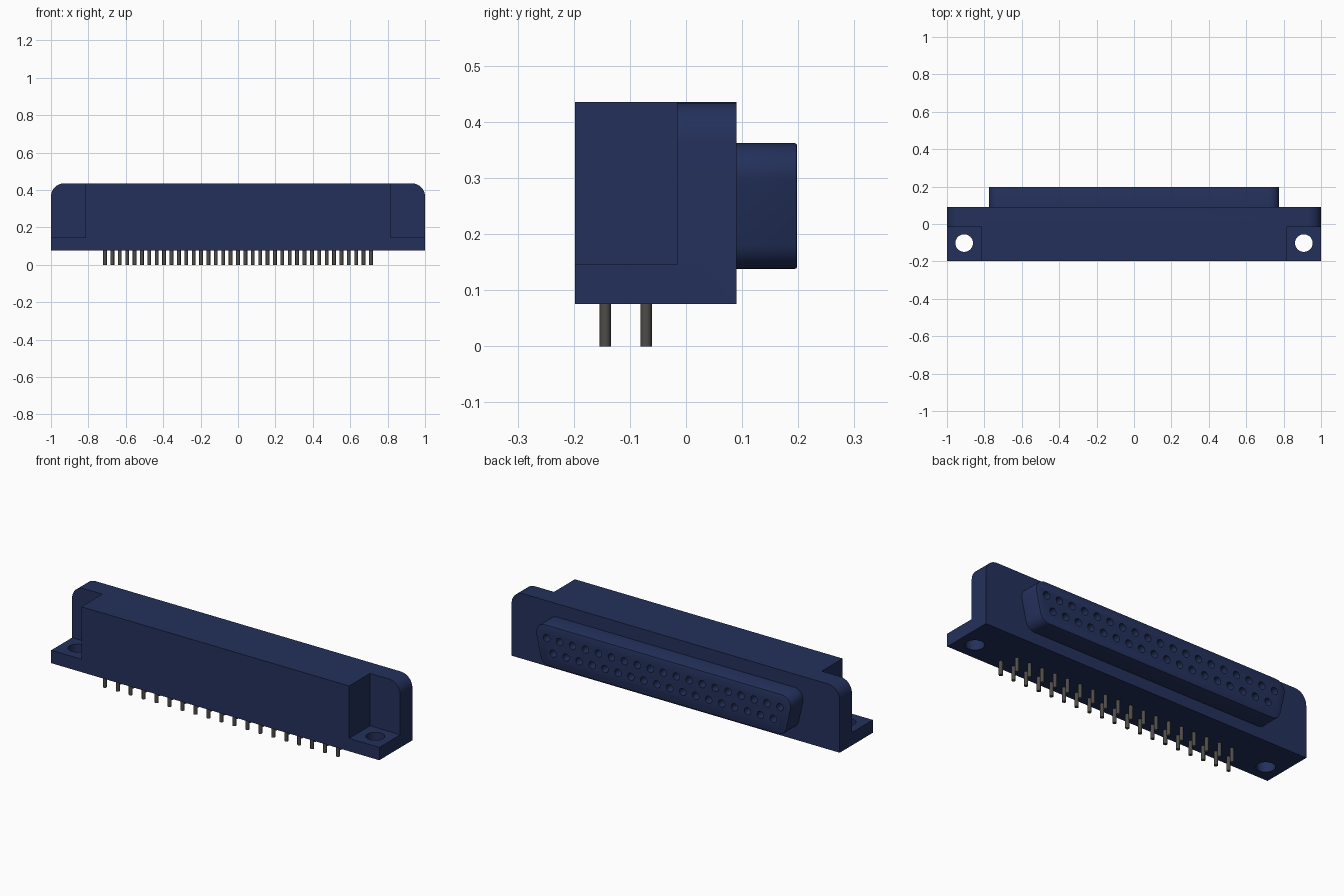
import bpy, bmesh, math
from mathutils import Matrix, Vector

cube = bpy.data.objects.get("Cube")
if cube:
    bpy.data.objects.remove(cube, do_unlink=True)


def material(name, rgb):
    m = bpy.data.materials.new(name)
    m.use_nodes = True
    m.diffuse_color = (*rgb, 1)
    bsdf = m.node_tree.nodes["Principled BSDF"]
    bsdf.inputs["Base Color"].default_value = (*rgb, 1)
    bsdf.inputs["Roughness"].default_value = 0.6
    return m


navy = material("navy plastic", (0.017, 0.03, 0.105))
grey = material("dark grey metal", (0.075, 0.073, 0.068))


def finish(name, bm, mat):
    bmesh.ops.recalc_face_normals(bm, faces=bm.faces[:])
    mesh = bpy.data.meshes.new(name)
    bm.to_mesh(mesh)
    bm.free()
    mesh.materials.append(mat)
    ob = bpy.data.objects.new(name, mesh)
    bpy.context.collection.objects.link(ob)
    return ob


def select(ob):
    bpy.ops.object.select_all(action="DESELECT")
    ob.select_set(True)
    bpy.context.view_layer.objects.active = ob


def smooth(ob):
    select(ob)
    bpy.ops.object.shade_smooth_by_angle(angle=math.radians(35))


def boolean(ob, other, operation):
    mod = ob.modifiers.new(operation.lower(), "BOOLEAN")
    mod.object, mod.operation, mod.solver = other, operation, "EXACT"
    select(ob)
    bpy.ops.object.modifier_apply(modifier=mod.name)
    bpy.data.objects.remove(other, do_unlink=True)


def rounded(corners, steps=8):
    """Outline in x, z with each (x, z, radius) corner rounded."""
    out = []
    for i, (x, z, r) in enumerate(corners):
        p = Vector((x, z))
        if not r:
            out.append(p)
            continue
        a = (Vector(corners[i - 1][:2]) - p).normalized()
        b = (Vector(corners[(i + 1) % len(corners)][:2]) - p).normalized()
        half = a.angle(b) / 2
        centre = p + (a + b).normalized() * r / math.sin(half)
        start = p + a * r / math.tan(half) - centre
        end = p + b * r / math.tan(half) - centre
        sweep = start.angle_signed(end)
        for k in range(steps + 1):
            out.append(centre + Matrix.Rotation(-sweep * k / steps, 2) @ start)
    return out


def extrude_y(name, outline, y0, y1, lip=0):
    bm = bmesh.new()
    face = bm.faces.new([bm.verts.new((p.x, y0, p.y)) for p in outline])
    new = bmesh.ops.extrude_face_region(bm, geom=[face])["geom"]
    bmesh.ops.translate(bm, vec=(0, y1 - y0, 0),
                        verts=[v for v in new if isinstance(v, bmesh.types.BMVert)])
    if lip:
        edges = [e for e in bm.edges if all(abs(v.co.y - y1) < 1e-5 for v in e.verts)]
        bmesh.ops.bevel(bm, geom=edges, offset=lip, segments=2, affect="EDGES", profile=0.5)
    return finish(name, bm, navy)


def box(name, x, y, z):
    outline = [Vector((a, b)) for a, b in ((x[0], z[0]), (x[0], z[1]), (x[1], z[1]), (x[1], z[0]))]
    return extrude_y(name, outline, *y)


def cylinders(name, centres, radius, depth, axis, sides, mat):
    bm = bmesh.new()
    turn = Matrix.Rotation(math.pi / 2, 4, "X") if axis == "Y" else Matrix()
    for c in centres:
        bmesh.ops.create_cone(bm, cap_ends=True, segments=sides, radius1=radius, radius2=radius,
                              depth=depth, matrix=Matrix.Translation(c) @ turn)
    return finish(name, bm, mat)


def row(count, y, z):
    pitch = 0.079
    return [((i - (count - 1) / 2) * pitch, y, z) for i in range(count)]


BOTTOM, TOP, STEP = 0.075, 0.435, -0.016

# Housing: rounded flange wall, tall middle block and a base slab, merged
body = extrude_y("housing", rounded([(-1, BOTTOM, 0), (-1, TOP, 0.07), (1, TOP, 0.07), (1, BOTTOM, 0)]),
                 STEP, 0.09)
boolean(body, box("block", (-0.816, 0.816), (-0.198, 0.02), (BOTTOM, TOP)), "UNION")
boolean(body, box("base_slab", (-1, 1), (-0.198, 0.03), (BOTTOM, 0.146)), "UNION")

# Mounting holes through the two tabs
boolean(body, cylinders("mount_cutter", [(s * 0.908, -0.102, 0.11) for s in (-1, 1)],
                        0.047, 0.2, "Z", 32, navy), "DIFFERENCE")
smooth(body)

# Socket face: D-shaped block, wider at the top, with two rows of contact holes
socket = extrude_y("socket", rounded([(-0.74, 0.138, 0.055), (-0.79, 0.362, 0.055),
                                      (0.79, 0.362, 0.055), (0.74, 0.138, 0.055)]),
                   0.088, 0.198, lip=0.004)
holes = row(19, 0.19, 0.29) + row(18, 0.19, 0.215)
boolean(socket, cylinders("contact_cutter", holes, 0.02, 0.12, "Y", 16, navy), "DIFFERENCE")
smooth(socket)

# Two staggered rows of solder pins under the housing
for name, count, y in (("front_pins", 19, -0.144), ("rear_pins", 18, -0.071)):
    smooth(cylinders(name, row(count, y, 0.045), 0.01, 0.09, "Z", 12, grey))
